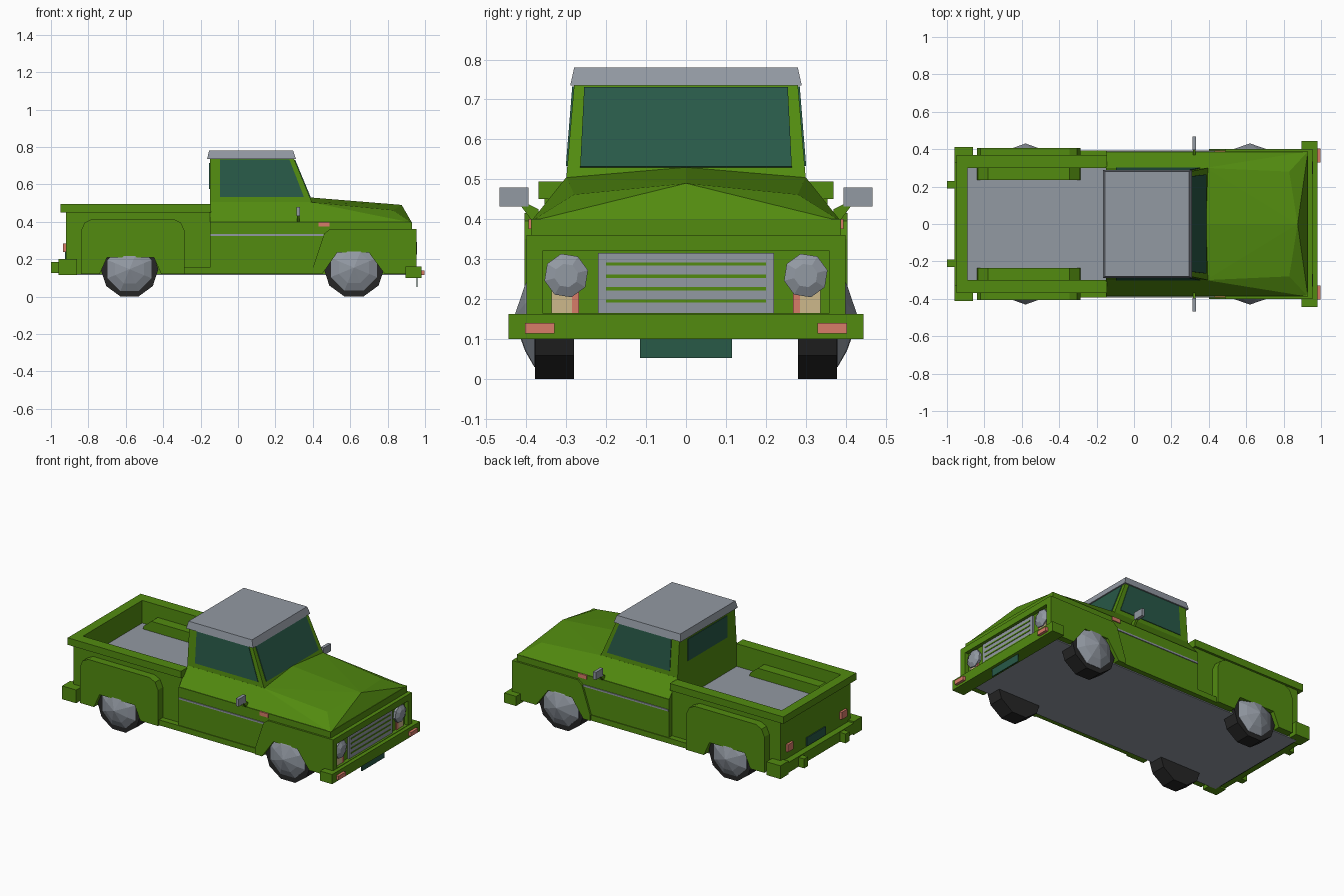
import bpy, bmesh, math
from mathutils import Vector


def material(name, rgb):
    m = bpy.data.materials.new(name)
    m.diffuse_color = (*rgb, 1)
    return m


GREEN = material("green_paint", (0.085, 0.26, 0.005))
GREY = material("light_grey", (0.29, 0.32, 0.365))
GLASS = material("dark_teal", (0.021, 0.10, 0.064))
BLACK = material("tyre_black", (0.019, 0.019, 0.019))
CORAL = material("coral_lamp", (0.68, 0.20, 0.14))
CREAM = material("cream_lamp", (0.61, 0.485, 0.26))


def finish(name, bm, mat):
    bmesh.ops.recalc_face_normals(bm, faces=bm.faces)
    me = bpy.data.meshes.new(name)
    bm.to_mesh(me)
    bm.free()
    me.materials.append(mat)
    ob = bpy.data.objects.new(name, me)
    bpy.context.collection.objects.link(ob)
    return ob


def hull(name, pts, mat):
    """Convex solid around the points."""
    bm = bmesh.new()
    for p in pts:
        bm.verts.new(p)
    res = bmesh.ops.convex_hull(bm, input=bm.verts[:])
    loose = [v for v in bm.verts if not v.link_faces]
    bmesh.ops.delete(bm, geom=loose, context='VERTS')
    bmesh.ops.dissolve_limit(bm, angle_limit=0.01, verts=bm.verts[:], edges=bm.edges[:])
    return finish(name, bm, mat)


def box(name, x, y, z, mat):
    return hull(name, [(a, b, c) for a in x for b in y for c in z], mat)


def side_prism(name, profile, y0, y1, mat):
    """Extrude an x-z outline from y0 to y1."""
    bm = bmesh.new()
    f = bm.faces.new([bm.verts.new((x, y0, z)) for x, z in profile])
    ext = bmesh.ops.extrude_face_region(bm, geom=[f])
    moved = [g for g in ext["geom"] if isinstance(g, bmesh.types.BMVert)]
    bmesh.ops.translate(bm, verts=moved, vec=(0, y1 - y0, 0))
    return finish(name, bm, mat)


def plate(name, quad, outward, mat, t=0.004):
    """Thin plate lying on a flat or sloped surface."""
    q = [Vector(p) for p in quad]
    n = (q[1] - q[0]).cross(q[3] - q[0]).normalized()
    if n.dot(Vector(outward)) < 0:
        n = -n
    return hull(name, [p - n * t for p in q] + [p + n * t for p in q], mat)


def rings(name, cx, cz, profile, n, mat):
    """Faceted round part about a y axis, profile = (y, radius)."""
    pts = []
    for y, r in profile:
        for i in range(n):
            a = 2 * math.pi * (i + 0.5) / n - math.pi / 2
            pts.append((cx + r * math.cos(a), y, cz + r * math.sin(a)))
    return hull(name, pts, mat)


# Cab and engine bay
box("front_body", (-0.15, 0.93), (-0.36, 0.36), (0.12, 0.40), GREEN)
hull("hood_and_shoulders",
     [(0.385, 0, 0.53), (0.875, 0, 0.49)] +
     [(x, s * y, z) for s in (-1, 1) for x, y, z in (
         (-0.15, 0.388, 0.395), (0.93, 0.388, 0.395), (-0.15, 0.30, 0.505),
         (0.385, 0.30, 0.505), (0.83, 0.28, 0.462))], GREEN)
hull("cab", [(x, s * y, z) for s in (-1, 1) for x, y, z in (
    (-0.15, 0.30, 0.50), (0.397, 0.30, 0.50), (-0.15, 0.28, 0.74), (0.298, 0.28, 0.74))], GREEN)
hull("roof", [(x, s * y, z) for s in (-1, 1) for x, y, z in (
    (-0.165, 0.29, 0.735), (0.31, 0.29, 0.735), (-0.155, 0.28, 0.78), (0.295, 0.28, 0.78))], GREY)
plate("windshield", [(0.385, -0.265, 0.53), (0.385, 0.265, 0.53),
                     (0.302, 0.255, 0.73), (0.302, -0.255, 0.73)], (1, 0, 0), GLASS)
plate("rear_window", [(-0.15, -0.20, 0.575), (-0.15, 0.20, 0.575),
                      (-0.15, 0.20, 0.715), (-0.15, -0.20, 0.715)], (-1, 0, 0), GLASS)

# Cargo bed
box("bed_base", (-0.915, -0.15), (-0.355, 0.355), (0.12, 0.345), GREEN)
box("bed_floor", (-0.89, -0.15), (-0.30, 0.30), (0.342, 0.35), GREY)
box("tailgate", (-0.92, -0.89), (-0.355, 0.355), (0.12, 0.46), GREEN)
box("tailgate_rail", (-0.95, -0.89), (-0.37, 0.37), (0.45, 0.495), GREEN)
box("underbody", (-0.91, 0.93), (-0.36, 0.36), (0.114, 0.121), GREY)

# Front face
box("nose_top", (0.92, 0.955), (-0.40, 0.40), (0.32, 0.36), GREEN)
box("nose_bottom", (0.92, 0.955), (-0.40, 0.40), (0.12, 0.165), GREEN)
box("grille", (0.92, 0.942), (-0.22, 0.22), (0.163, 0.315), GREY)
for z in (0.195, 0.226, 0.257, 0.288):
    box("grille_slot", (0.94, 0.945), (-0.20, 0.20), (z - 0.004, z + 0.004), GREEN)
box("front_bumper", (0.895, 0.98), (-0.445, 0.445), (0.10, 0.162), GREEN)
box("front_plate", (0.955, 0.961), (-0.115, 0.115), (0.052, 0.105), GLASS)

# Rear face
box("rear_bumper", (-0.96, -0.92), (-0.41, 0.41), (0.125, 0.19), GREEN)
box("rear_plate", (-0.926, -0.918), (-0.095, 0.095), (0.195, 0.25), GLASS)

# Outlines of the fenders and doors
door = [(-0.15, 0.12), (-0.15, 0.40), (0.93, 0.40), (0.93, 0.12), (0.785, 0.12),
        (0.70, 0.235), (0.53, 0.235), (0.45, 0.12)]
front_fender = [(0.40, 0.12), (0.40, 0.155), (0.46, 0.335), (0.49, 0.36), (0.955, 0.36),
                (0.955, 0.12), (0.785, 0.12), (0.70, 0.235), (0.53, 0.235), (0.45, 0.12)]
rear_fender = [(-0.84, 0.12), (-0.84, 0.35), (-0.82, 0.395), (-0.78, 0.415), (-0.345, 0.415),
               (-0.305, 0.395), (-0.285, 0.35), (-0.285, 0.12), (-0.41, 0.12),
               (-0.45, 0.21), (-0.70, 0.21), (-0.74, 0.12)]
well = [(-0.84, 0.34), (-0.835, 0.37), (-0.78, 0.415), (-0.345, 0.415), (-0.29, 0.37), (-0.285, 0.34)]

# Everything that is paired left and right
for s in (-1, 1):
    def pair(name, x, y, z, mat):
        return box(name, x, (s * y[0], s * y[1]), z, mat)

    side_prism("door_panel", door, s * 0.35, s * 0.388, GREEN)
    side_prism("front_fender", front_fender, s * 0.36, s * 0.40, GREEN)
    side_prism("rear_fender", rear_fender, s * 0.34, s * 0.405, GREEN)
    side_prism("wheel_well", well, s * 0.235, s * 0.35, GREEN)
    pair("sill", (-0.285, 0.41), (0.34, 0.393), (0.12, 0.155), GREEN)
    pair("bed_wall", (-0.92, -0.15), (0.30, 0.355), (0.12, 0.46), GREEN)
    pair("bed_rail", (-0.95, -0.145), (0.30, 0.37), (0.45, 0.495), GREEN)
    pair("side_trim", (-0.148, 0.457), (0.385, 0.393), (0.324, 0.335), GREY)
    pair("side_marker", (0.43, 0.49), (0.38, 0.394), (0.375, 0.40), CORAL)
    plate("side_window", [(-0.095, s * 0.297, 0.533), (0.352, s * 0.297, 0.533),
                          (0.275, s * 0.281, 0.732), (-0.095, s * 0.281, 0.732)],
          (0, s, 0), GLASS)
    # mirrors
    pair("mirror", (0.312, 0.332), (0.395, 0.467), (0.432, 0.48), GREY)
    hull("mirror_arm", [(x, s * y, z) for x in (0.315, 0.33) for y, z in (
        (0.37, 0.40), (0.37, 0.425), (0.385, 0.395), (0.40, 0.44), (0.415, 0.435))], GREEN)
    # front lamps
    lamp = []
    for x, r in ((0.925, 0.056), (0.945, 0.056), (0.958, 0.03)):
        for i in range(8):
            a = math.pi * (i + 0.3) / 4
            lamp.append((x, s * 0.30 + r * math.cos(a), 0.259 + r * math.sin(a)))
    hull("headlight", lamp, GREY)
    pair("turn_lamp", (0.925, 0.938), (0.285, 0.337), (0.163, 0.225), CREAM)
    pair("turn_lamp_edge", (0.925, 0.939), (0.268, 0.285), (0.163, 0.225), CORAL)
    pair("bumper_lamp", (0.975, 0.997), (0.33, 0.403), (0.114, 0.14), CORAL)
    # rear details
    pair("tail_lamp", (-0.935, -0.915), (0.245, 0.30), (0.238, 0.285), CORAL)
    pair("bumper_end", (-0.96, -0.86), (0.33, 0.413), (0.115, 0.20), GREEN)
    pair("bumper_guard", (-1.0, -0.95), (0.19, 0.23), (0.125, 0.185), GREEN)
    # wheels
    for name, cx, r in (("front", 0.62, 0.163), ("rear", -0.58, 0.154)):
        cz = r * math.cos(math.pi / 10)
        rings(name + "_tyre", cx, cz, [(s * 0.28, r), (s * 0.378, r)], 10, BLACK)
        rings(name + "_hub", cx, cz, [(s * 0.37, r * 0.82), (s * 0.38, r * 0.82),
                                      (s * 0.403, r * 0.54), (s * 0.43, 0.002)], 8, GREY)
